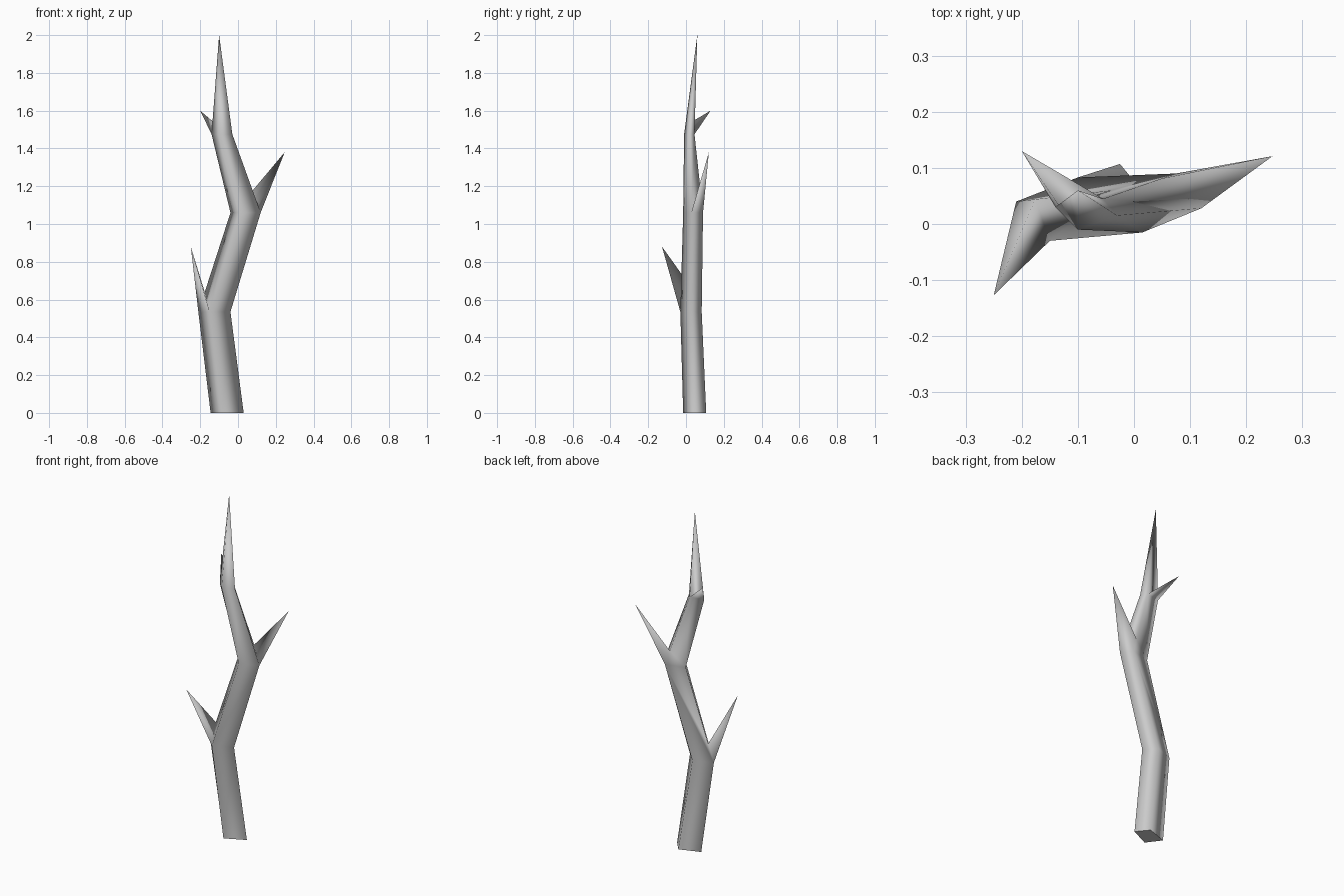
import bpy
import bmesh
from mathutils import Vector

default = bpy.data.objects.get("Cube")
if default:
    bpy.data.objects.remove(default, do_unlink=True)

# Single grey bark colour
bark = bpy.data.materials.new("grey_bark")
bark.use_nodes = True
colour = (0.6, 0.6, 0.6, 1)
bark.diffuse_color = colour
bark.node_tree.nodes["Principled BSDF"].inputs["Base Color"].default_value = colour

# Four-sided stem sections: height, then corners at right, back, left, front
RIGHT, BACK, LEFT, FRONT = range(4)
sections = [
    (0.00, [(0.03, 0.04), (-0.025, 0.107), (-0.145, 0.065), (-0.085, -0.015)]),
    (0.535, [(-0.04, 0.02), (-0.1, 0.083), (-0.21, 0.04), (-0.15, -0.03)]),
    (1.06, [(0.12, 0.028), (0.075, 0.09), (-0.04, 0.06), (0.015, -0.015)]),
    (1.475, [(-0.03, 0.015), (-0.055, 0.045), (-0.14, 0.03), (-0.1, -0.01)]),
]
stem_tip = (-0.1, 0.06, 2.0)

# Side spikes: section -> (side it leaves, edge carrying the crotch, fraction up it, tip)
spikes = {
    1: (LEFT, LEFT, 0.2, (-0.25, -0.127, 0.88)),
    2: (RIGHT, BACK, 0.2, (0.247, 0.121, 1.38)),
    3: (BACK, LEFT, 0.13, (-0.2, 0.13, 1.6)),
}

bm = bmesh.new()
rings = [[bm.verts.new((x, y, z)) for x, y in pts] for z, pts in sections]
rings.append([bm.verts.new(stem_tip)] * 4)


def add_face(loop):
    """Add a face, dropping repeated corners and missing points."""
    bm.faces.new(list(dict.fromkeys(v for v in loop if v)))


bottom = bm.faces.new(rings[0][::-1])

for level in range(len(sections)):
    low, high = rings[level], rings[level + 1]
    side, edge, crotch = None, None, None

    # Pointed spike growing from one side of the section
    if level in spikes:
        side, edge, t, tip = spikes[level]
        crotch = bm.verts.new(Vector(low[edge].co).lerp(high[edge].co, t))
        point = bm.verts.new(tip)
        a, b = low[side], low[(side + 1) % 4]
        for p, q in ((a, b), (b, crotch), (crotch, a)):
            bm.faces.new((p, q, point))

    # Stem walls, opened where the spike leaves
    for i in range(4):
        j = (i + 1) % 4
        mid_i = crotch if i == edge else None
        mid_j = crotch if j == edge else None
        start = None if (i == side and mid_i) else low[i]
        end = None if (i == side and mid_j) else low[j]
        add_face((start, end, mid_j, high[j], high[i], mid_i))

bmesh.ops.recalc_face_normals(bm, faces=bm.faces[:])
for face in bm.faces:
    face.smooth = face is not bottom
for e in bottom.edges:
    e.smooth = False

mesh = bpy.data.meshes.new("branch")
bm.to_mesh(mesh)
bm.free()
mesh.materials.append(bark)
branch = bpy.data.objects.new("branch", mesh)
bpy.context.collection.objects.link(branch)
